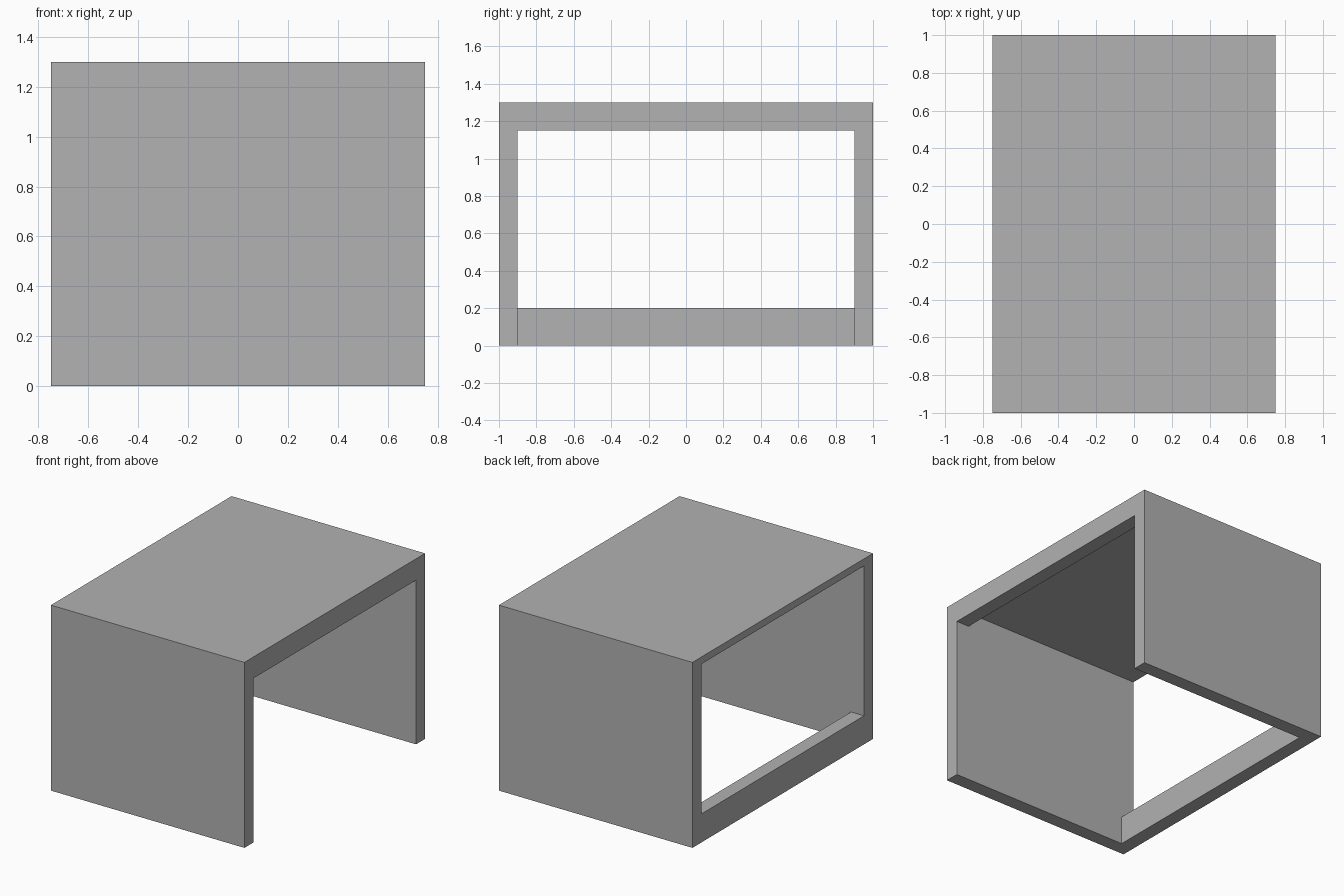
import bpy

# Remove the default cube
cube = bpy.data.objects.get("Cube")
if cube:
    bpy.data.objects.remove(cube, do_unlink=True)

# Overall size and part thicknesses
WIDTH, DEPTH, HEIGHT = 1.5, 2.0, 1.3
PANEL, TOP, RAIL = 0.1, 0.05, 0.1
RAIL_HEIGHT, APRON_DROP = 0.2, 0.15

grey = bpy.data.materials.new("plain grey")
grey.use_nodes = True
colour = (0.445, 0.445, 0.445, 1)
grey.diffuse_color = colour
grey.node_tree.nodes["Principled BSDF"].inputs["Base Color"].default_value = colour


def box(name, low, high):
    """Add a box that spans two opposite corners."""
    centre = [(a + b) / 2 for a, b in zip(low, high)]
    bpy.ops.mesh.primitive_cube_add(size=1, location=centre)
    part = bpy.context.object
    part.name = name
    part.scale = [b - a for a, b in zip(low, high)]
    bpy.ops.object.transform_apply(location=False, rotation=False, scale=True)
    part.data.materials.append(grey)
    return part


x, y = WIDTH / 2, DEPTH / 2
inner = y - PANEL
ceiling = HEIGHT - TOP

# Full-height end panels
end_panels = box("end_panels", (-x, -y, 0), (x, -inner, HEIGHT))
mirror = end_panels.modifiers.new("Mirror", 'MIRROR')
mirror.use_axis = (False, True, False)
centre = bpy.data.objects.new("mirror_centre", None)
centre.hide_render = True
bpy.context.collection.objects.link(centre)
mirror.mirror_object = centre

# Thin top between the end panels
box("top_panel", (-x, -inner, ceiling), (x, inner, HEIGHT))

# Apron under the top on one long side, floor rail on the other
box("apron", (x - RAIL, -inner, HEIGHT - APRON_DROP), (x, inner, ceiling))
box("floor_rail", (-x, -inner, 0), (RAIL - x, inner, RAIL_HEIGHT))
